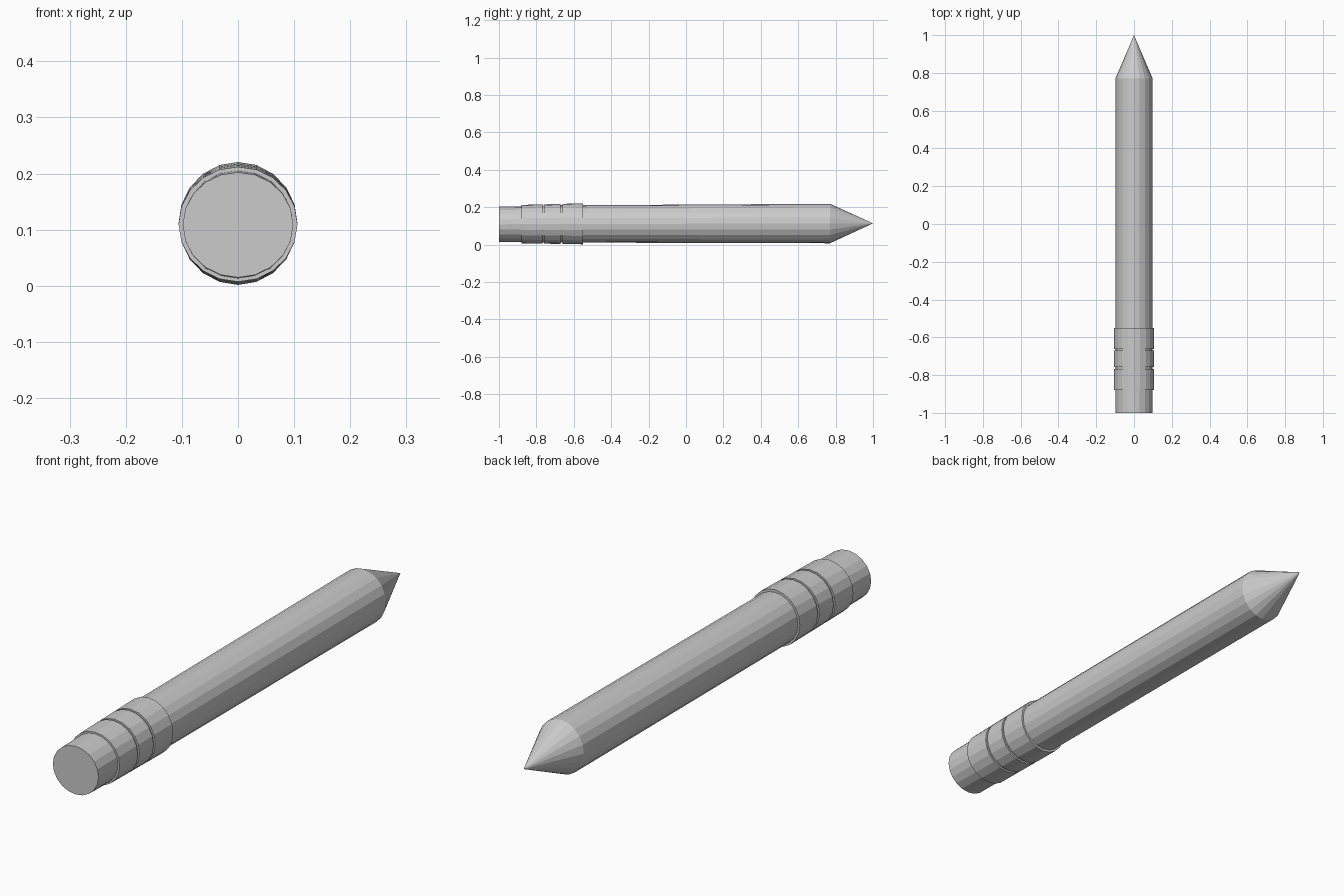
import bpy, bmesh, math

if "Cube" in bpy.data.objects:
    bpy.data.objects.remove(bpy.data.objects["Cube"])

SIDES = 20


def loft(name, stations):
    """Twenty-sided tube along y; each station is (y, half_width, half_height, centre_z)."""
    bm = bmesh.new()
    rings = []
    for y, rx, rz, cz in stations:
        if rx == 0:
            rings.append([bm.verts.new((0, y, cz))])
            continue
        angles = [2 * math.pi * i / SIDES for i in range(SIDES)]
        rings.append([bm.verts.new((rx * math.sin(a), y, cz + rz * math.cos(a)))
                      for a in angles])
    for a, b in zip(rings, rings[1:]):
        for i in range(SIDES):
            j = (i + 1) % SIDES
            if len(b) == 1:
                bm.faces.new((a[i], a[j], b[0]))
            else:
                bm.faces.new((a[i], a[j], b[j], b[i]))
    for ring in (rings[0], rings[-1]):
        if len(ring) > 1:
            bm.faces.new(ring)
    bmesh.ops.recalc_face_normals(bm, faces=bm.faces)
    mesh = bpy.data.meshes.new(name)
    bm.to_mesh(mesh)
    bm.free()
    obj = bpy.data.objects.new(name, mesh)
    bpy.context.collection.objects.link(obj)
    return obj


# Eraser at the front end
loft("eraser", [(-1.0, 0.0985, 0.0938, 0.1085), (-0.88, 0.0985, 0.096, 0.109)])


# Ferrule with two narrow grooves, swelling slightly towards the shaft
def ferrule_station(y, depth=0.0):
    t = (y + 0.88) / 0.33
    return (y, 0.106 - depth, 0.1025 + 0.007 * t - depth, 0.1095 + 0.0015 * t)


bands = [(-0.88, -0.768), (-0.758, -0.671), (-0.661, -0.55)]
stations = []
for i, (start, end) in enumerate(bands):
    if i:
        stations.append(ferrule_station(start, 0.007))
    stations += [ferrule_station(start), ferrule_station(end)]
    if i < len(bands) - 1:
        stations.append(ferrule_station(end, 0.007))
loft("ferrule", stations)

# Long shaft and sharpened point in one piece
loft("shaft_and_point", [(-0.55, 0.0985, 0.1, 0.1105),
                         (0.77, 0.0985, 0.1055, 0.1125),
                         (1.0, 0, 0, 0.1135)])
